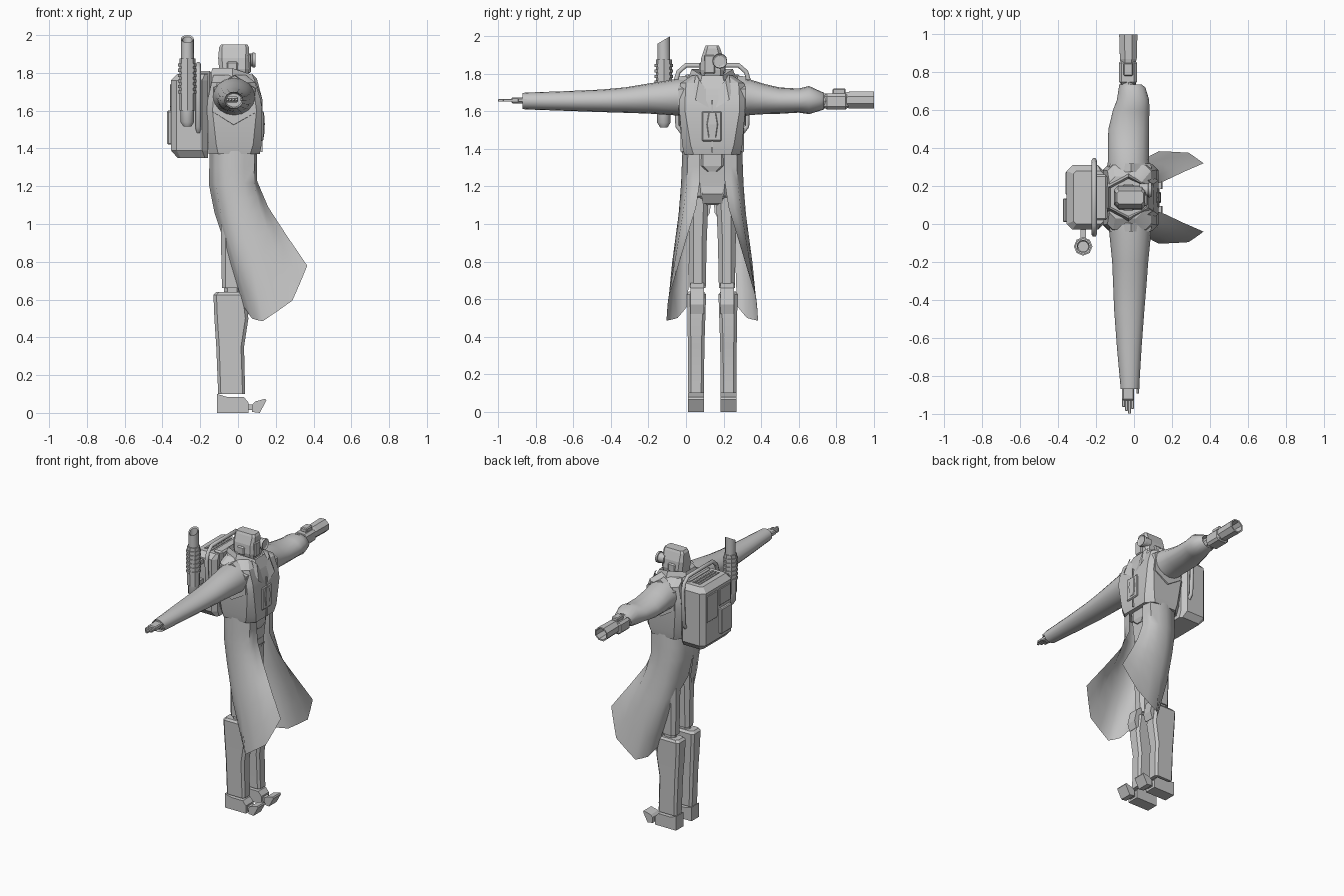
import bpy, bmesh, math

CY = 0.14  # body mirror plane
grey = bpy.data.materials.new("plain grey")
grey.diffuse_color = (0.56, 0.56, 0.56, 1)


def build(name, verts, faces, smooth=35, bevel=0):
    me = bpy.data.meshes.new(name)
    me.from_pydata([tuple(v) for v in verts], [], faces)
    bm = bmesh.new()
    bm.from_mesh(me)
    bmesh.ops.recalc_face_normals(bm, faces=bm.faces)
    if bevel:
        bmesh.ops.bevel(bm, geom=bm.edges[:], offset=bevel, segments=1, affect='EDGES')
    bm.to_mesh(me)
    bm.free()
    ob = bpy.data.objects.new(name, me)
    bpy.context.collection.objects.link(ob)
    me.materials.append(grey)
    if smooth:
        bpy.ops.object.select_all(action='DESELECT')
        ob.select_set(True)
        bpy.context.view_layer.objects.active = ob
        bpy.ops.object.shade_smooth_by_angle(angle=math.radians(smooth))
    return ob


def loft(name, rings, caps=(True, True), smooth=35, closed=True):
    n = len(rings[0])
    verts = [p for r in rings for p in r]
    faces = [(i * n + j, i * n + (j + 1) % n, (i + 1) * n + (j + 1) % n, (i + 1) * n + j)
             for i in range(len(rings) - 1) for j in range(n if closed else n - 1)]
    if caps[0]:
        faces.append(tuple(range(n)))
    if caps[1]:
        faces.append(tuple(range(len(verts) - n, len(verts))))
    return build(name, verts, faces, smooth)


def box(name, x, y, z, bevel=0):
    ring = [(x[0], y[0]), (x[1], y[0]), (x[1], y[1]), (x[0], y[1])]
    verts = [(a, b, c) for c in z for a, b in ring]
    faces = [(0, 1, 2, 3), (4, 5, 6, 7)] + [(i, (i + 1) % 4, (i + 1) % 4 + 4, i + 4) for i in range(4)]
    return build(name, verts, faces, 0, bevel)


def prism(name, xz, y0, y1):
    return loft(name, [[(x, y, z) for x, z in xz] for y in (y0, y1)], smooth=0)


def block(x0, x1, y0, y1, z, c):
    # chamfered rectangle ring in the horizontal plane
    return [(x0 + c, y0, z), (x1 - c, y0, z), (x1, y0 + c, z), (x1, y1 - c, z),
            (x1 - c, y1, z), (x0 + c, y1, z), (x0, y1 - c, z), (x0, y0 + c, z)]


def ring_y(y, cx, cz, rx, rz, n=16, turn=0.0):
    return [(cx + rx * math.cos(turn + 2 * math.pi * i / n), y,
             cz + rz * math.sin(turn + 2 * math.pi * i / n)) for i in range(n)]


def ring_z(z, cx, cy, r, n=12, slope=0):
    return [(cx + r * math.cos(2 * math.pi * i / n), cy + r * math.sin(2 * math.pi * i / n),
             z + slope * math.sin(2 * math.pi * i / n)) for i in range(n)]


def tube(name, pts, r, closed=False):
    cu = bpy.data.curves.new(name, 'CURVE')
    cu.dimensions = '3D'
    cu.bevel_depth, cu.bevel_resolution, cu.use_fill_caps = r, 1, True
    sp = cu.splines.new('POLY')
    sp.points.add(len(pts) - 1)
    for p, q in zip(sp.points, pts):
        p.co = (*q, 1)
    sp.use_cyclic_u = closed
    ob = bpy.data.objects.new(name, cu)
    bpy.context.collection.objects.link(ob)
    cu.materials.append(grey)


# jacket torso
loft("jacket", [block(-0.155, 0.115, -0.01, 0.29, 1.37, 0.05), block(-0.16, 0.125, -0.02, 0.30, 1.42, 0.045),
                block(-0.165, 0.128, -0.035, 0.315, 1.6, 0.03), block(-0.16, 0.12, -0.035, 0.315, 1.66, 0.03),
                block(-0.14, 0.09, -0.03, 0.31, 1.75, 0.03), block(-0.13, 0.04, 0.03, 0.25, 1.79, 0.03)], smooth=25)
box("jacket_seam", (0.12, 0.131), (0.137, 0.143), (1.38, 1.66))


# collar: open flared hexagonal band, dropping at the front
def collar(z, r, drop):
    return [(-0.03 + r * 1.1 * math.cos(a), CY + r * math.sin(a), z - drop * max(0, math.cos(a)))
            for a in [math.pi / 6 + k * math.pi / 3 for k in range(6)]]


loft("collar", [collar(1.74, 0.14, 0.02), collar(1.825, 0.11, 0.04), collar(1.76, 0.09, 0.02)], (False, False), 0)
for s in (-1, 1):
    loft("lapel", [[(0.127, CY + s * 0.02, 1.62), (0.129, CY + s * 0.09, 1.66), (0.112, CY + s * 0.1, 1.70)],
                   [(0.10, CY + s * 0.02, 1.70), (0.10, CY + s * 0.07, 1.77), (0.07, CY + s * 0.09, 1.80)]],
         (False, False), 0, False)
    # hexagonal armhole ring
    y = CY + s * 0.165
    loft("armhole", [ring_y(y - s * 0.03, -0.02, 1.655, 0.13, 0.135, 6, 0.5),
                     ring_y(y + s * 0.015, -0.02, 1.655, 0.125, 0.13, 6, 0.5)], smooth=0)

# chest device
box("chest_device", (0.115, 0.134), (0.085, 0.19), (1.44, 1.60), 0.006)
loft("chest_gauge", [block(0.125, 0.138, 0.12, 0.16, 1.46, 0.004), block(0.125, 0.142, 0.11, 0.17, 1.53, 0.004),
                     block(0.125, 0.138, 0.12, 0.16, 1.59, 0.004)], smooth=0)

# sleeves: y, centre x, centre z, radius x, radius z
right = [(0.03, -0.025, 1.67, 0.115, 0.105), (-0.05, -0.02, 1.675, 0.11, 0.097), (-0.2, -0.02, 1.668, 0.095, 0.08),
         (-0.32, -0.022, 1.66, 0.088, 0.068), (-0.45, -0.025, 1.656, 0.08, 0.06), (-0.65, -0.025, 1.655, 0.065, 0.052),
         (-0.85, -0.022, 1.655, 0.05, 0.045), (-0.87, -0.022, 1.655, 0.05, 0.043), (-0.85, -0.022, 1.655, 0.042, 0.036)]
left = [(0.26, -0.025, 1.67, 0.115, 0.105), (0.34, -0.03, 1.675, 0.108, 0.095), (0.42, -0.03, 1.665, 0.108, 0.08),
        (0.5, -0.028, 1.657, 0.107, 0.07), (0.6, -0.015, 1.657, 0.096, 0.064), (0.655, -0.005, 1.66, 0.085, 0.075),
        (0.72, -0.01, 1.655, 0.07, 0.05), (0.735, -0.02, 1.655, 0.06, 0.045), (0.7, -0.02, 1.655, 0.05, 0.038)]
loft("right_sleeve", [ring_y(*r) for r in right], (False, True), 50)
loft("left_sleeve", [ring_y(*r) for r in left], (False, True), 50)

# right hand with fingers
box("palm", (-0.062, 0.0), (-0.93, -0.84), (1.643, 1.674), 0.006)
for i, ln in enumerate((0.965, 0.985, 1.0, 0.975)):
    x = -0.062 + 0.0158 * i
    box("finger", (x, x + 0.014), (-ln, -0.92), (1.651, 1.666), 0.002)
box("thumb", (0.012, 0.026), (-0.895, -0.84), (1.65, 1.668), 0.003)

# gun forearm
loft("gun_wrist", [ring_y(y, -0.03, 1.655, 0.04, 0.04, 8) for y in (0.70, 0.78)])
box("gun_body", (-0.08, 0.015), (0.735, 0.865), (1.61, 1.695), 0.015)
box("gun_rail", (-0.055, -0.005), (0.78, 0.85), (1.69, 1.722), 0.006)
loft("gun_barrel", [ring_y(0.85, -0.03, 1.66, 0.042, 0.044, 8, 0.39), ring_y(0.87, -0.03, 1.66, 0.048, 0.048, 8, 0.39),
                    ring_y(1.0, -0.03, 1.66, 0.052, 0.05, 8, 0.39), ring_y(1.0, -0.03, 1.66, 0.042, 0.04, 8, 0.39),
                    ring_y(0.88, -0.03, 1.66, 0.038, 0.036, 8, 0.39)], smooth=0)

# head, visor lens and neck
loft("neck", [ring_z(1.70, -0.03, CY, 0.06, 8), ring_z(1.82, -0.03, CY, 0.055, 8)])
loft("head", [block(-0.09, 0.05, 0.085, 0.195, 1.77, 0.015), block(-0.10, 0.06, 0.075, 0.205, 1.82, 0.02),
              block(-0.105, 0.06, 0.08, 0.20, 1.88, 0.02), block(-0.10, 0.058, 0.098, 0.182, 1.935, 0.015),
              block(-0.09, 0.05, 0.105, 0.175, 1.95, 0.012)], smooth=0)
box("face_plate", (0.05, 0.07), (0.095, 0.155), (1.80, 1.90), 0.006)
loft("eye_lens", [[(x, 0.18 + r * math.cos(a), 1.868 + r * math.sin(a))
                   for a in [k * math.pi / 6 for k in range(12)]]
                  for x, r in ((0.03, 0.034), (0.075, 0.034), (0.077, 0.04), (0.092, 0.038), (0.085, 0.028))])
box("ear_block", (-0.06, 0.0), (0.07, 0.21), (1.80, 1.86), 0.008)

# waist and crotch
loft("waist", [block(-0.06, 0.02, 0.09, 0.19, 1.10, 0.02), block(-0.10, 0.06, 0.05, 0.23, 1.15, 0.03),
               block(-0.10, 0.065, 0.04, 0.24, 1.25, 0.03), block(-0.11, 0.08, 0.03, 0.25, 1.38, 0.04)])
loft("belly_plate", [block(0.0, 0.075, 0.11, 0.17, 1.28, 0.01), block(0.0, 0.085, 0.08, 0.20, 1.31, 0.01),
                     block(0.0, 0.085, 0.08, 0.20, 1.37, 0.01)], smooth=0)
prism("crotch_plate", [(-0.04, 1.11), (0.04, 1.11), (0.07, 1.16), (0.065, 1.2), (-0.04, 1.2)], 0.085, 0.195)

# coat skirt: rows of (x, side distance, z) from the front edge round to the back
rows = [[(0.10, 0.065, 1.39), (0.09, 0.13, 1.39), (-0.02, 0.16, 1.39), (-0.12, 0.125, 1.39), (-0.15, 0, 1.39)],
        [(0.10, 0.065, 1.23), (0.085, 0.135, 1.22), (-0.02, 0.167, 1.21), (-0.12, 0.13, 1.21), (-0.155, 0, 1.21)],
        [(0.16, 0.085, 1.09), (0.12, 0.155, 1.07), (0.0, 0.18, 1.05), (-0.09, 0.14, 1.05), (-0.125, 0.01, 1.06)],
        [(0.265, 0.135, 0.93), (0.20, 0.19, 0.86), (0.075, 0.215, 0.79), (-0.015, 0.18, 0.8), (-0.065, 0.12, 0.88)],
        [(0.37, 0.18, 0.78), (0.29, 0.237, 0.59), (0.13, 0.245, 0.48), (0.075, 0.185, 0.495), (0.03, 0.13, 0.56)]]
for s in (-1, 1):
    ob = loft("coat_skirt", [[(x, CY + s * d, z) for x, d, z in r] for r in rows], (False, False), 60, False)
    m = ob.modifiers.new("smoothing", 'SUBSURF')
    m.subdivision_type, m.levels, m.render_levels = 'SIMPLE', 1, 1
    # rounder sides, keeping the hem outline
    sm = ob.modifiers.new("rounding", 'SMOOTH')
    sm.iterations, sm.factor = 1, 0.15

    # legs
    def leg(x0, x1, d0, d1, z, c):
        a, b = sorted((CY + s * d0, CY + s * d1))
        return block(x0, x1, a, b, z, c)
    loft("thigh", [leg(-0.085, 0.02, 0.035, 0.12, 0.66, 0.02), leg(-0.09, 0.03, 0.03, 0.125, 0.9, 0.025),
                   leg(-0.09, 0.04, 0.02, 0.125, 1.14, 0.025)])
    loft("knee_joint", [leg(-0.075, 0.015, 0.05, 0.11, 0.58, 0.02), leg(-0.075, 0.015, 0.05, 0.11, 0.70, 0.02)])
    loft("shin", [leg(-0.105, 0.038, 0.045, 0.128, 0.10, 0.014), leg(-0.115, 0.032, 0.042, 0.13, 0.35, 0.016),
                  leg(-0.125, 0.055, 0.037, 0.132, 0.50, 0.016), leg(-0.13, 0.04, 0.033, 0.135, 0.625, 0.016),
                  leg(-0.115, 0.03, 0.045, 0.125, 0.64, 0.016)], smooth=20)
    y0, y1 = sorted((CY + s * 0.045, CY + s * 0.115))
    prism("knee_pad", [(0.03, 0.54), (0.06, 0.52), (0.075, 0.57), (0.055, 0.66), (0.02, 0.685), (0.0, 0.6)], y0, y1)
    y0, y1 = sorted((CY + s * 0.045, CY + s * 0.13))
    prism("boot", [(-0.11, 0), (0.055, 0), (0.055, 0.055), (0.03, 0.085), (-0.06, 0.085), (-0.11, 0.10)], y0, y1)
    box("toe_joint", (0.05, 0.08), (y0 + 0.02, y1 - 0.02), (0.015, 0.045))
    prism("toe", [(0.075, 0.005), (0.115, 0.0), (0.15, 0.065), (0.145, 0.075), (0.09, 0.06), (0.075, 0.045)], y0, y1)

# backpack with panels
loft("backpack", [block(-0.32, -0.16, 0.0, 0.28, 1.35, 0.015), block(-0.355, -0.16, -0.03, 0.31, 1.39, 0.03),
                  block(-0.355, -0.16, -0.03, 0.31, 1.76, 0.03), block(-0.32, -0.16, 0.0, 0.28, 1.795, 0.015)], smooth=0)
box("pack_mount", (-0.21, -0.14), (0.02, 0.26), (1.42, 1.81), 0.01)
box("pack_lower_panel", (-0.375, -0.34), (0.01, 0.135), (1.42, 1.60), 0.006)
box("pack_upper_panel", (-0.361, -0.34), (0.01, 0.135), (1.62, 1.74), 0.004)
box("pack_side_panel", (-0.361, -0.34), (0.155, 0.275), (1.55, 1.74), 0.004)
for x in (-0.285, -0.262, -0.239):
    box("pack_top_vent", (x, x + 0.012), (0.03, 0.25), (1.79, 1.80))

# frame pipe round the pack
tube("frame_pipe", [(-0.21, y, z) for y, z in ((0.0, 1.46), (-0.045, 1.52), (-0.055, 1.76), (-0.04, 1.81), (0.0, 1.845),
                    (0.28, 1.845), (0.32, 1.81), (0.335, 1.76), (0.325, 1.52), (0.28, 1.46))], 0.014, True)

# exhaust stack with ribbed shroud and slanted mouth
PX, PY = -0.268, -0.118
loft("exhaust_base", [ring_z(1.515, PX, PY, 0.02), ring_z(1.54, PX, PY, 0.036), ring_z(1.62, PX, PY, 0.036)])
loft("exhaust_shroud", [ring_z(z, PX, PY, 0.043, 8) for z in (1.60, 1.875)], smooth=0)
for k in range(6):
    loft("cooling_rib", [ring_z(1.69 + 0.029 * k + h, PX, PY, 0.049, 8) for h in (0, 0.016)], smooth=0)
loft("exhaust_pipe", [ring_z(1.86, PX, PY, 0.034), ring_z(1.98, PX, PY, 0.034, slope=0.02),
                      ring_z(1.975, PX, PY, 0.027, slope=0.016), ring_z(1.90, PX, PY, 0.027)])
for z in (1.58, 1.72):
    box("exhaust_bracket", (PX - 0.015, PX + 0.015), (-0.1, 0.0), (z, z + 0.03))
